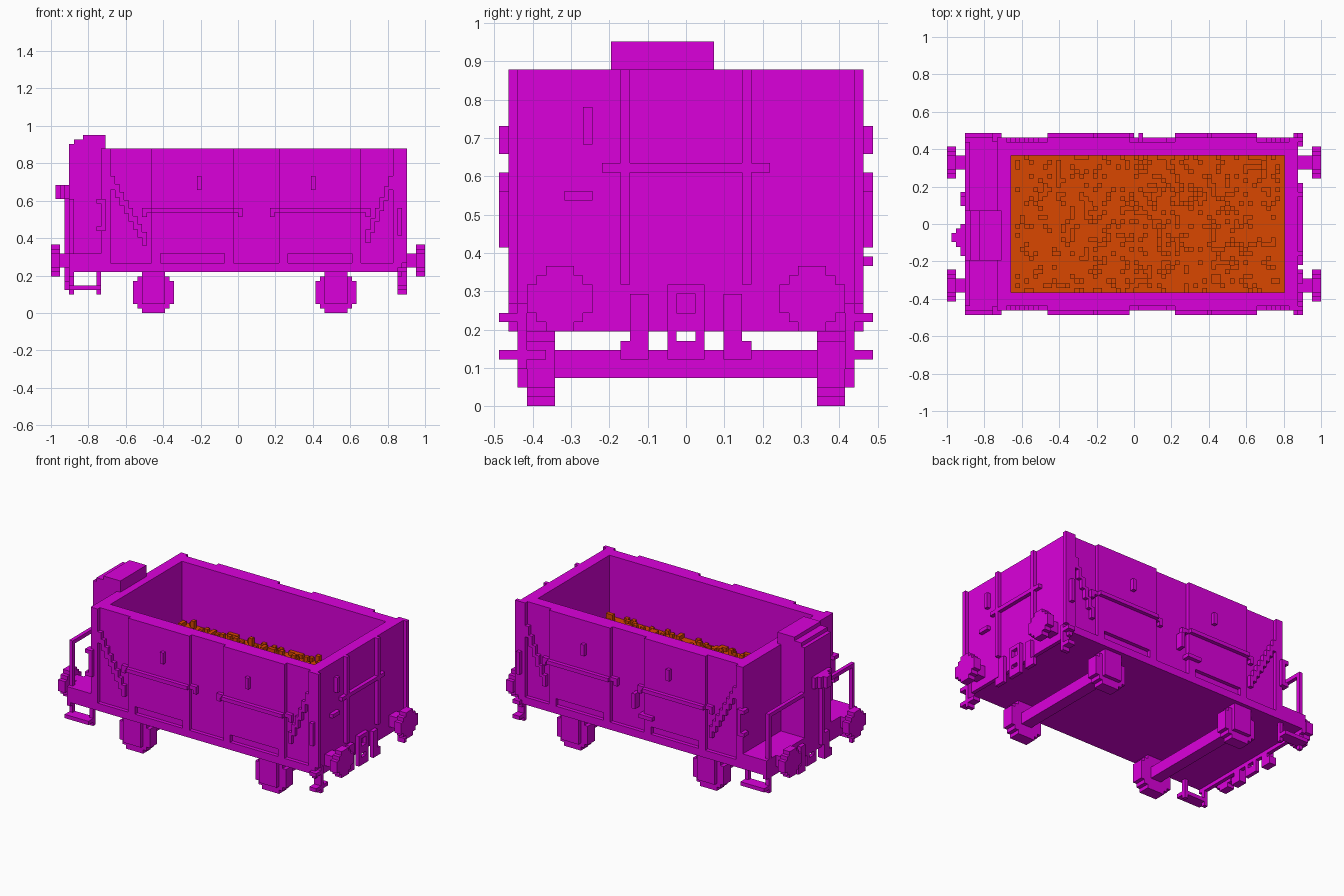
import bpy, bmesh, random
from mathutils import Vector

if "Cube" in bpy.data.objects:
    bpy.data.objects.remove(bpy.data.objects["Cube"], do_unlink=True)

UNIT = 2 / 82  # one block of the model


def material(name, color):
    mat = bpy.data.materials.new(name)
    mat.use_nodes = True
    mat.diffuse_color = color
    mat.node_tree.nodes["Principled BSDF"].inputs["Base Color"].default_value = color
    return mat


magenta = material("magenta paint", (0.71, 0, 0.71, 1))
rust = material("rust orange load", (0.7, 0.063, 0, 1))


def part(name, boxes, mat=magenta, mirror=False):
    """Blocks given as (x range, y range, z range) in units, joined as one part."""
    bm = bmesh.new()
    for box in boxes:
        for side in ((1, -1) if mirror else (1,)):
            spans = [box[0], tuple(side * v for v in box[1]), box[2]]
            mid = Vector([(a + b) / 2 for a, b in spans]) * UNIT
            size = [abs(b - a) * UNIT for a, b in spans]
            cube = bmesh.ops.create_cube(bm, size=1)["verts"]
            for v in cube:
                v.co = Vector([c * s for c, s in zip(v.co, size)]) + mid
    mesh = bpy.data.meshes.new(name)
    bm.to_mesh(mesh)
    bm.free()
    mesh.materials.append(mat)
    obj = bpy.data.objects.new(name, mesh)
    bpy.context.collection.objects.link(obj)
    return obj


def around(center, half):
    return (center - half, center + half)


def stepped(radius):
    """Half widths and half heights of a blocky disc."""
    return [(radius - i, radius - 2 + i) for i in range(3)]


# Open body
part("side_wall", [((-30, 36), (15, 18), (9, 36))], mirror=True)
part("end_wall", [((-30, -27), (-18, 18), (9, 36)),
                  ((33, 36), (-18, 18), (9, 36))])
part("floor", [((-28, 35), (-17, 17), (9, 10))])
part("sill", [((-30, 36), (17, 19), (9, 11))], mirror=True)
part("corner_post", [((-30, -28), (17, 19), (9, 36)),
                     ((34, 36), (17, 19), (9, 36)),
                     ((36, 37), (18, 19), (11, 36))], mirror=True)
part("headstock", [((35, 36), (-19, 19), (8, 13)),
                   ((-37, -36), (-19, 19), (8, 13))])

# Doors with a recess along the lower edge
for left, right in ((-19, -1), (9, 27)):
    part("door", [((left, right), (17, 19), (13, 36)),
                  ((left, left + 2), (17, 19), (11, 13)),
                  ((right - 2, right), (17, 19), (11, 13))], mirror=True)
    a, b = left - 2, right + 2
    part("door_bar", [((left, right), (19, 20), (22, 23)),
                      ((a, b), (18, 19), (22, 23)),
                      ((a, a + 1), (18, 19), (21, 22)),
                      ((b - 1, b), (18, 19), (21, 22))], mirror=True)
for x in (-9, 16):
    part("door_latch", [((x, x + 1), (19, 20), (27, 30))], mirror=True)

# Diagonal stepped braces
for start, way, count in ((-28, 1, 8), (33, -1, 6)):
    fall = 14 / count
    part("brace", [((start + way * i, start + way * i + 1), (17, 19),
                    (27 - fall * i, 30 - fall * i))
                   for i in range(count)], mirror=True)

# Side handles
part("rear_grip", [((-30, -29), (19, 20), (18, 25)),
                   ((-31, -29), (18, 20), (18, 19)),
                   ((-31, -29), (18, 20), (24, 25))], mirror=True)
part("front_grip", [((35, 36), (19, 20), (17, 23))], mirror=True)
part("back_plates", [((1, 2), (18, 20), (17, 21)), ((-4, 0), (18, 20), (15, 16))])

# Ribs and plates on the plain end
part("end_rib", [((36, 37), (6, 7), (13, 36)),
                 ((36, 37), (0, 9), (25, 26))], mirror=True)
part("end_plates", [((36, 37), (-11, -10), (28, 32)),
                    ((36, 37), (-13, -10), (22, 23))])

# Brake platform and column
part("platform", [((-37, -29), (-19, 19), (9, 13))])
part("brake_column", [((-37, -29), (-8, 3), (13, 37)),
                      ((-36, -29), (-8, 3), (37, 38)),
                      ((-34, -29), (-8, 3), (38, 39))])
part("brake_handle", [((-38, -37), (-7, 0), (25, 28)),
                      ((-39, -38), (-5, -1), (25, 28)),
                      ((-40, -39), (-4, -2), (25, 28)),
                      ((-38, -37), (-4, -3), (9, 25))])
for side, inner in ((1, 3), (-1, -8)):
    outer = side * 18
    part("handrail", [((-37, -36), (inner, outer), (24, 25)),
                      ((-37, -36), (outer, outer - side), (13, 25))])

# Steps
part("platform_step", [((-37, -36), (17, 18), (4, 9)),
                       ((-31, -30), (17, 18), (4, 9)),
                       ((-37, -30), (17, 20), (5, 6))], mirror=True)
part("end_step", [((35, 37), (17, 18), (4, 11)),
                  ((35, 37), (17, 20), (5, 6)),
                  ((35, 37), (18, 20), (9, 10))], mirror=True)
part("end_step_foot", [((35, 37), (-17, -15), (5, 6))])

# Buffers and couplings at both ends
for end in (-1, 1):
    def out(a, b):
        return (end * a, end * b)
    part("buffer", [(out(39, 41), around(13.5, w), around(11.5, h))
                    for w, h in stepped(3.5)]
         + [(out(35, 39), (12, 15), (10, 13))], mirror=True)
    part("hose", [(out(36, 38 if end < 0 else 37), (4, 6), (5, 12)),
                  (out(36, 38 if end < 0 else 37), (6, 7), (5, 7))], mirror=True)
    part("coupling", [(out(36, 37), (1, 2), (5, 13)),
                      (out(36, 37), (0, 1), (5, 7)),
                      (out(36, 37), (0, 1), (8, 10)),
                      (out(36, 37), (0, 1), (12, 13))], mirror=True)

# Wheels, axles and axle boxes
for x in (-18.5, 21.5):
    part("wheel", [(around(x, w), (14, 17), around(4.5, h))
                   for w, h in stepped(4.5)], mirror=True)
    part("axle_box", [(around(x, 2.5), (17, 18), (2, 9))], mirror=True)
    part("axle", [(around(x, 1.5), (-14, 14), (3, 6))])

# Load with scattered lumps
random.seed(4)
part("load", [((-27, 33), (-15, 15), (10, 20))], rust)
lumps = [((i, i + 1), (j, j + 1), (20, random.choice((21, 21, 21, 22))))
         for i in range(-26, 32) for j in range(-15, 15)
         if random.random() < 0.38 - 0.008 * abs(i - 3)]
part("load_lumps", lumps, rust)
